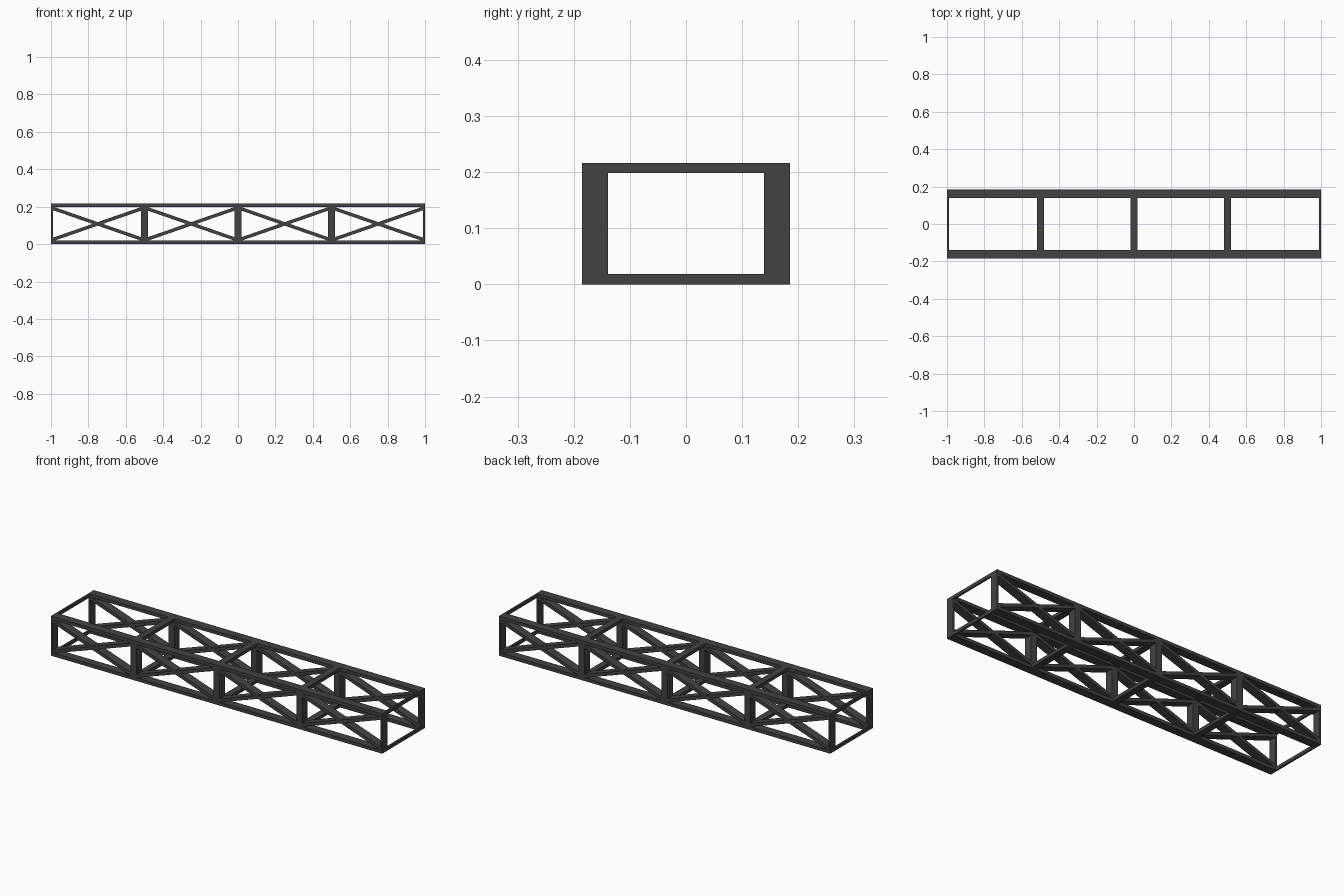
import bpy
import math
from mathutils import Matrix, Vector

HEIGHT = 0.216
HALF_WIDTH = 0.185
DEPTH = 0.046      # beam depth across the truss
THICK = 0.018      # chord and strut thickness
POST = 0.036       # inner post width
END = 0.01         # end post width
BAY = 0.5
SIDE_Y = HALF_WIDTH - DEPTH / 2

cube = bpy.data.objects.get("Cube")
if cube:
    bpy.data.objects.remove(cube, do_unlink=True)

steel = bpy.data.materials.new("dark_grey_steel")
steel.use_nodes = True
steel.diffuse_color = (0.055, 0.055, 0.055, 1)
steel.node_tree.nodes["Principled BSDF"].inputs["Base Color"].default_value = steel.diffuse_color


def beam(name, center, size, tilt=0):
    """Box beam of the given size, tilted about the y axis."""
    bpy.ops.mesh.primitive_cube_add(size=1)
    obj = bpy.context.object
    obj.name = name
    obj.data.transform(Matrix.Rotation(tilt, 4, 'Y') @ Matrix.Diagonal((*size, 1)))
    obj.location = center
    obj.data.materials.append(steel)
    return obj


# Stations along the truss: thin posts at the ends, wide ones between bays
stations = [(-1 + END / 2, END), (1 - END / 2, END)]
stations += [(i * BAY, POST) for i in (-1, 0, 1)]
levels = (("bottom", THICK / 2), ("top", HEIGHT - THICK / 2))

for side, y in (("front", -SIDE_Y), ("back", SIDE_Y)):
    # Long chords
    for level, z in levels:
        beam(f"{side}_{level}_chord", (0, y, z), (2, DEPTH, THICK))
    # Upright posts
    for x, width in stations:
        beam(f"{side}_post", (x, y, HEIGHT / 2), (width, DEPTH, HEIGHT - 2 * THICK))
    # Crossed diagonal braces in each bay
    run, rise = BAY - 0.01, HEIGHT - 2 * THICK - 0.01
    length, angle = math.hypot(run, rise), math.atan2(rise, run)
    for i in range(4):
        for sign in (-1, 1):
            beam(f"{side}_diagonal_brace", (-0.75 + i * BAY, y, HEIGHT / 2),
                 (length, DEPTH, THICK), sign * angle)

# Cross struts joining the two sides
for level, z in levels:
    for x, width in stations:
        beam(f"{level}_cross_strut", (x, 0, z), (width, 2 * (HALF_WIDTH - DEPTH), THICK))
